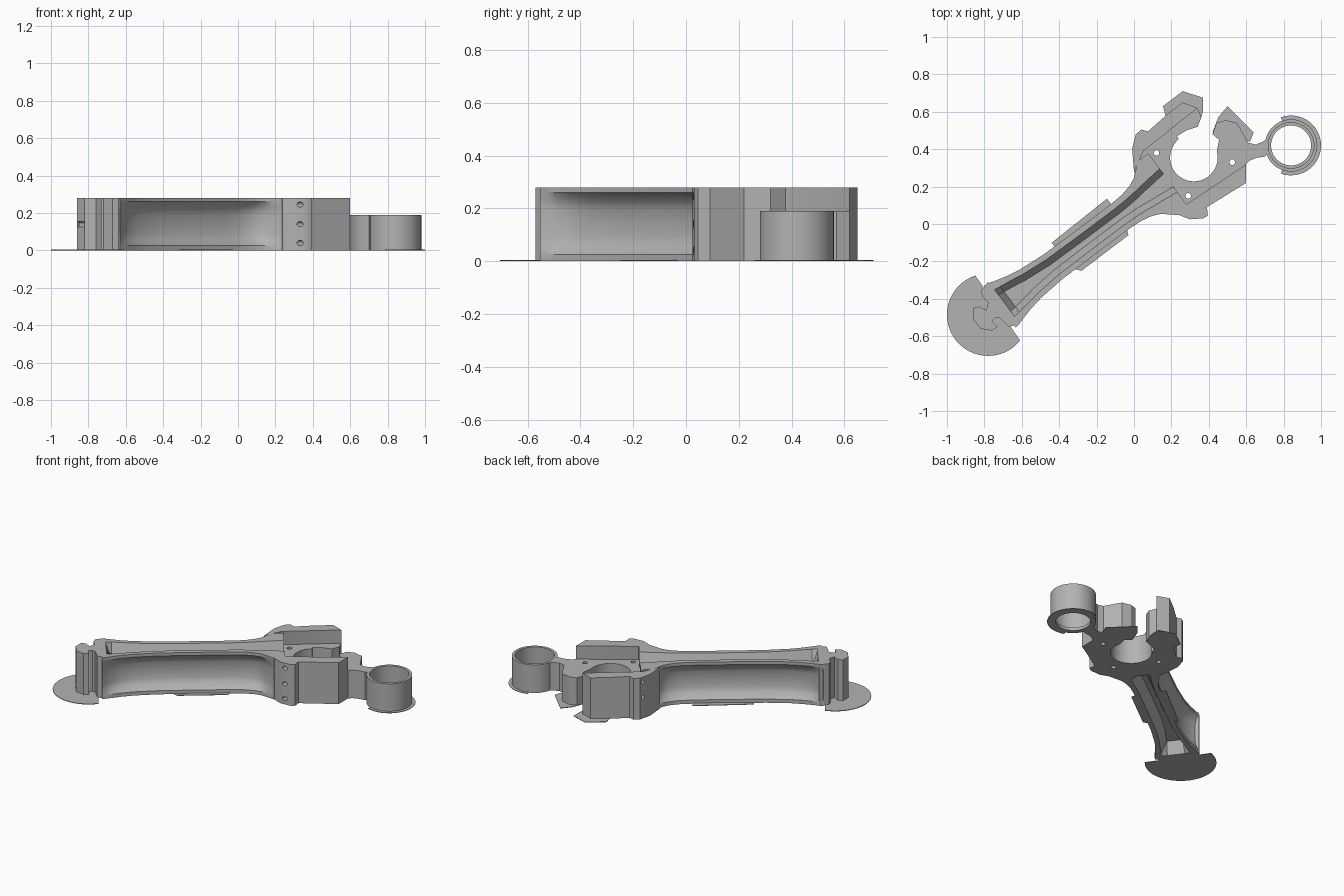
import bpy, bmesh, math
from mathutils import Vector, Matrix

cube = bpy.data.objects.get("Cube")
if cube:
    bpy.data.objects.remove(cube, do_unlink=True)

# Single plain grey
grey = bpy.data.materials.new("plain_grey")
grey.use_nodes = True
colour = (0.45, 0.45, 0.45, 1)
grey.diffuse_color = colour
grey.node_tree.nodes["Principled BSDF"].inputs["Base Color"].default_value = colour

TOP, FLOOR, BRIM = 0.28, 0.19, 0.004
ORIGIN = Vector((-0.716, -0.441, 0))     # start of the arm axis
ALONG = Vector((0.8, 0.6, 0))            # arm direction
ACROSS = Vector((0.6, -0.8, 0))          # towards the front flank


def finish(name, bm):
    bmesh.ops.recalc_face_normals(bm, faces=bm.faces)
    mesh = bpy.data.meshes.new(name)
    bm.to_mesh(mesh)
    bm.free()
    mesh.materials.append(grey)
    obj = bpy.data.objects.new(name, mesh)
    bpy.context.collection.objects.link(obj)
    return obj


def prism(name, outline, height):
    bm = bmesh.new()
    face = bm.faces.new([bm.verts.new((x, y, 0)) for x, y in outline])
    up = bmesh.ops.extrude_face_region(bm, geom=[face])["geom"]
    verts = [v for v in up if isinstance(v, bmesh.types.BMVert)]
    bmesh.ops.translate(bm, verts=verts, vec=(0, 0, height))
    return finish(name, bm)


def loft(name, rings, closed=False):
    bm = bmesh.new()
    rows = [[bm.verts.new(p) for p in ring] for ring in rings]
    n = len(rows[0])
    pairs = list(zip(rows, rows[1:]))
    if closed:
        pairs.append((rows[-1], rows[0]))
    for a, b in pairs:
        for i in range(n):
            j = (i + 1) % n
            bm.faces.new((a[i], a[j], b[j], b[i]))
    if not closed:
        bm.faces.new(rows[0])
        bm.faces.new(rows[-1])
    return finish(name, bm)


def arc(cx, cy, r, start, end, steps):
    angles = [math.radians(start + (end - start) * i / steps) for i in range(steps + 1)]
    return [(cx + r * math.cos(a), cy + r * math.sin(a)) for a in angles]


def drill(targets, centre, direction, radius, depth):
    bm = bmesh.new()
    bmesh.ops.create_cone(bm, cap_ends=True, segments=16, radius1=radius,
                          radius2=radius, depth=depth)
    turn = Vector((0, 0, 1)).rotation_difference(direction).to_matrix().to_4x4()
    bm.transform(Matrix.Translation(centre) @ turn)
    cutter = finish("hole_cutter", bm)
    cutter.hide_render = True
    for obj in targets:
        mod = obj.modifiers.new("hole", "BOOLEAN")
        mod.operation, mod.solver, mod.object = "DIFFERENCE", "EXACT", cutter
        bpy.context.view_layer.update()
        mesh = bpy.data.meshes.new_from_object(
            obj.evaluated_get(bpy.context.evaluated_depsgraph_get()))
        obj.modifiers.clear()
        obj.data = mesh
    bpy.data.objects.remove(cutter, do_unlink=True)


# Arm: section with side pockets and troughs above and below
def arm_section(s, w, r, pocket, trough, under):
    floor = max(r - 0.035, 0.012)
    half = [(floor, TOP - trough), (r, TOP), (w, TOP), (w, 0.26),
            (w - 0.7 * pocket, 0.23), (w - pocket, 0.195), (w - pocket, 0.09),
            (w - 0.7 * pocket, 0.055), (w, 0.025), (w, 0), (r, 0), (floor, under)]
    full = half + [(-n, z) for n, z in reversed(half)]
    return [ORIGIN + ALONG * s + ACROSS * n + Vector((0, 0, z)) for n, z in full]


stations = [  # distance, half width, trough half width, pocket, top and bottom trough
    (0, .14, .09, 0, 0, 0), (.03, .135, .09, .02, 0, 0),
    (.065, .125, .085, .035, .09, .08), (.12, .11, .078, .045, .09, .08),
    (.2, .095, .065, .05, .09, .08), (.35, .083, .052, .05, .09, .08),
    (.6, .081, .05, .05, .09, .08), (.8, .082, .05, .05, .09, .08),
    (.88, .087, .053, .05, .09, .08), (.94, .1, .058, .05, .09, .08),
    (.985, .12, .064, .045, .09, .03), (1.02, .15, .067, .03, .09, 0),
    (1.055, .18, .071, 0, .09, 0), (1.125, .18, .078, 0, .09, 0)]
arm = loft("arm", [arm_section(*row) for row in stations])

# Snap hook at the far end of the arm
end_clip = prism("end_clip", [
    (-.78, -.31), (-.82, -.36), (-.81, -.39), (-.78, -.42), (-.79, -.46), (-.83, -.44),
    (-.86, -.45), (-.86, -.51), (-.82, -.56), (-.76, -.57), (-.73, -.55), (-.76, -.52),
    (-.74, -.5), (-.72, -.5), (-.67, -.55), (-.63, -.54)], TOP)

# Head: lower plate with an open socket and prong, between two raised walls
back_edge = [(0, .28), (-.01, .4), (.01, .48), (.04, .505), (.075, .495), (.17, .58),
             (.26, .65), (.34, .62)]
front_edge = [(.6, .32), (.6, .22), (.39, .09), (.395, .045), (.37, .03), (.3, .025),
              (.235, .05)]
prong = [(.455, .45), (.42, .48), (.44, .54), (.49, .555), (.55, .54), (.58, .49),
         (.61, .435), (.65, .425), (.69, .44), (.715, .46), (.715, .38), (.7, .36),
         (.66, .355), (.62, .34)]
socket = arc(.32, .355, .127, 130, 375, 36)
head_plate = prism("head_plate", back_edge + [(.36, .57), (.34, .52), (.28, .5), (.23, .47)]
                   + socket + prong + front_edge, FLOOR)
back_wall = prism("back_wall", back_edge + [(.05, .39)], TOP)
front_wall = prism("front_wall", front_edge + [(.285, .11)], TOP)

# Ring with a small inner lip
ring_profile = [(.14, 0), (.14, .19), (.122, .19), (.122, .02), (.107, .02), (.107, 0)]
ring = loft("ring", [[(.84 + r * math.cos(a), .42 + r * math.sin(a), z)
                      for r, z in ring_profile]
                     for a in (math.tau * i / 48 for i in range(48))], closed=True)

# Screw holes through the plate and into the flanks
for x, y in [(.12, .38), (.525, .33), (.29, .15)]:
    drill([head_plate], Vector((x, y, .1)), Vector((0, 0, 1)), .015, .5)
for side, wall in ((1, front_wall), (-1, back_wall)):
    for z in (.04, .14, .245):
        spot = ORIGIN + ALONG * 1.12 + ACROSS * side * .25 + Vector((0, 0, z))
        drill([wall, head_plate] if z < FLOOR else [wall], spot, ACROSS, .014, .08)
drill([end_clip], Vector((-.84, -.535, .14)), ACROSS, .014, .06)

# Thin base brims
prism("end_brim", arc(-.78, -.485, .22, 108, 321, 30), BRIM)
prism("ring_brim", arc(.84, .42, .16, 110, -110, 30)
      + arc(.84, .42, .115, -110, 110, 30), BRIM)
prism("hook_brim", [(.155, .63), (.26, .71), (.37, .675), (.37, .61), (.36, .57),
                    (.17, .57)], BRIM)
prism("prong_brim", [(.42, .49), (.45, .57), (.5, .63), (.64, .49), (.62, .44),
                     (.56, .46)], BRIM)
prism("back_arm_brim", [(-.44, -.1), (-.145, .135), (-.12, .105), (-.41, -.14)], BRIM)
prism("front_arm_brim", [(-.32, -.24), (-.28, -.25), (-.03, -.06), (-.04, -.02)], BRIM)

# Smooth the curves and keep the edges sharp
bpy.ops.object.select_all(action="DESELECT")
for obj in bpy.context.scene.objects:
    if obj.type == "MESH":
        obj.select_set(True)
bpy.context.view_layer.objects.active = arm
bpy.ops.object.shade_smooth_by_angle(angle=math.radians(30))
